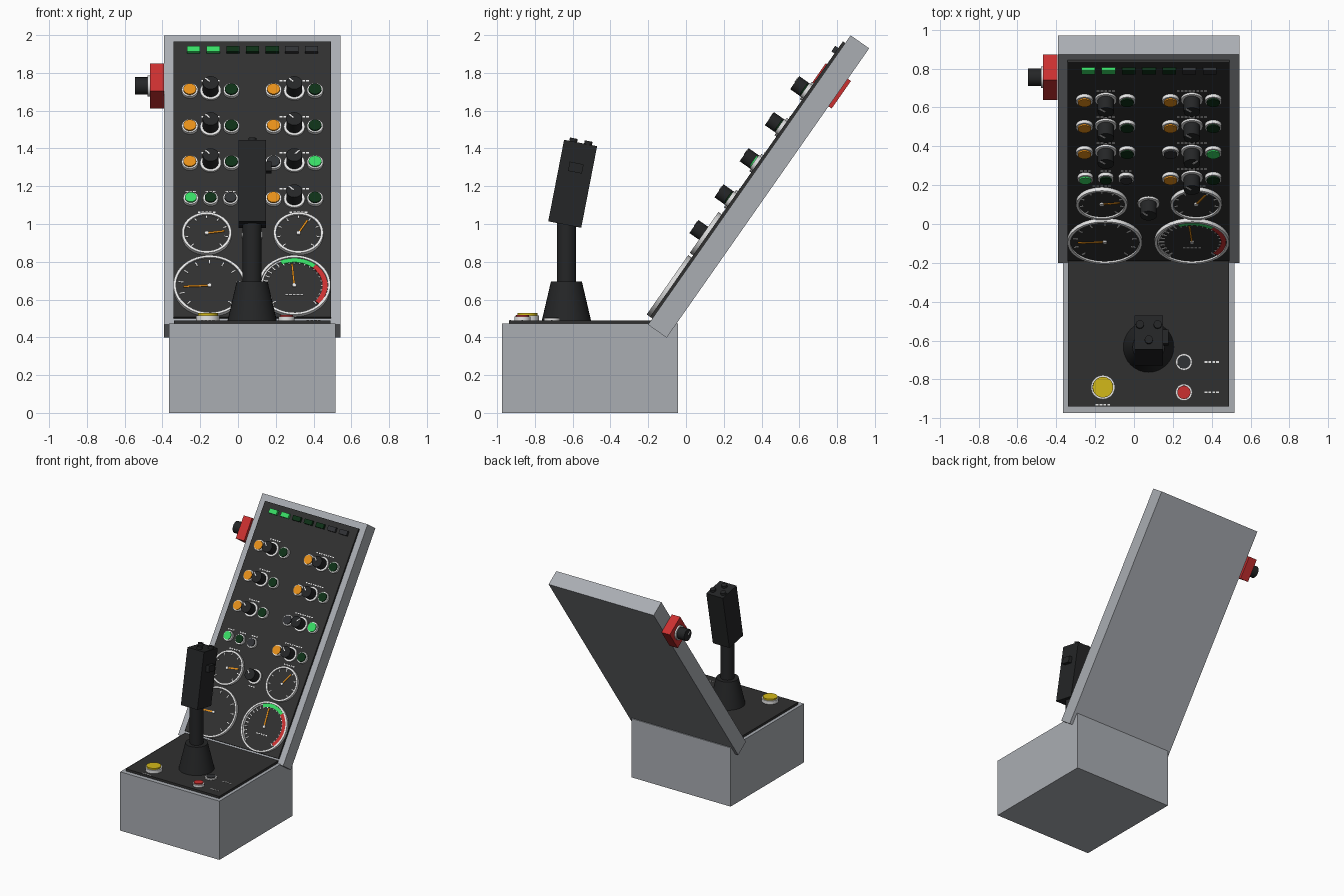
import bpy, bmesh
from math import radians, cos, sin
from mathutils import Matrix, Vector

cube = bpy.data.objects.get("Cube")
if cube:
    bpy.data.objects.remove(cube, do_unlink=True)


def colour(name, r, g, b):
    m = bpy.data.materials.new(name)
    m.use_nodes = True
    m.diffuse_color = (r, g, b, 1)
    bsdf = m.node_tree.nodes["Principled BSDF"]
    bsdf.inputs["Base Color"].default_value = (r, g, b, 1)
    bsdf.inputs["Roughness"].default_value = 0.6
    return m


GREY = colour("body grey", .4, .42, .45)
PANEL = colour("panel charcoal", .03, .03, .03)
BLACK = colour("knob black", .018, .019, .02)
WHITE = colour("trim white", .82, .82, .82)
ORANGE = colour("amber", .8, .28, .01)
GREEN = colour("lit green", .04, .72, .13)
DARK_GREEN = colour("unlit green", .004, .03, .008)
OFF = colour("unlit grey", .03, .032, .035)
RED = colour("warning red", .6, .03, .03)
YELLOW = colour("button yellow", .65, .48, .01)

# Local frames: x is shared, local z points out of the surface
move = Matrix.Translation
WORLD = Matrix.Identity(4)
CONSOLE = move((0, -.201, .467)) @ Matrix.Rotation(radians(55), 4, 'X')
FACE = CONSOLE @ move((0, 0, .015))
DECK = move((0, 0, .49))
GRIP = move((.076, -.6, 1.213)) @ Matrix.Rotation(radians(-11), 4, 'X')
round_parts = []


def finish(name, mat, frame, bm, smooth=False):
    bmesh.ops.recalc_face_normals(bm, faces=bm.faces)
    bm.transform(frame)
    mesh = bpy.data.meshes.new(name)
    bm.to_mesh(mesh)
    bm.free()
    mesh.materials.append(mat)
    ob = bpy.data.objects.new(name, mesh)
    bpy.context.collection.objects.link(ob)
    if smooth:
        round_parts.append(ob)
    return ob


def add_box(bm, centre, size, turn=0):
    mat = move(centre) @ Matrix.Rotation(turn, 4, 'Z') @ Matrix.Diagonal((*size, 1))
    bmesh.ops.create_cube(bm, size=1, matrix=mat)


def box(name, mat, frame, centre, size, turn=0):
    bm = bmesh.new()
    add_box(bm, centre, size, turn)
    return finish(name, mat, frame, bm)


def cyl(name, mat, frame, base, radius, height, top=None, sides=32):
    bm = bmesh.new()
    bmesh.ops.create_cone(bm, cap_ends=True, segments=sides, radius1=radius,
                          radius2=radius if top is None else top, depth=height,
                          matrix=move(Vector(base) + Vector((0, 0, height / 2))))
    return finish(name, mat, frame, bm, True)


def band(name, mat, frame, base, inner, outer, height, start=0, end=360):
    """Extruded ring or ring sector."""
    bm = bmesh.new()
    full = end - start == 360
    count = max(6, (end - start) // 8)
    pairs = []
    for i in range(count + (not full)):
        a = radians(start + (end - start) * i / count)
        pairs.append([bm.verts.new(Vector(base) + Vector((r * cos(a), r * sin(a), 0)))
                      for r in (inner, outer)])
    for i in range(count):
        p, q = pairs[i], pairs[(i + 1) % len(pairs)]
        bm.faces.new((p[0], p[1], q[1], q[0]))
    grown = bmesh.ops.extrude_face_region(bm, geom=bm.faces[:])
    verts = [v for v in grown["geom"] if isinstance(v, bmesh.types.BMVert)]
    bmesh.ops.translate(bm, verts=verts, vec=(0, 0, height))
    return finish(name, mat, frame, bm, True)


def lamp(name, mat, frame, x, y, radius=.034, rise=.028):
    band(name + "_ring", WHITE, frame, (x, y, 0), radius, radius + .009, rise * .7)
    cyl(name + "_lens", mat, frame, (x, y, 0), radius, rise)


def knob(name, x, y, angle):
    cyl(name + "_ring", WHITE, FACE, (x, y, 0), .056, .012)
    cyl(name, BLACK, FACE, (x, y, .012), .042, .072)
    a = radians(angle)
    box(name + "_pointer", WHITE, FACE, (x + .024 * cos(a), y + .024 * sin(a), .085),
        (.034, .008, .004), a)


def gauge(name, x, y, radius, needle, ticks):
    cyl(name + "_dial", PANEL, FACE, (x, y, 0), radius - .01, .012, sides=48)
    band(name + "_bezel", WHITE, FACE, (x, y, 0), radius - .014, radius, .022)
    bm = bmesh.new()
    for i in range(ticks):
        a = radians(225 - 270 * i / (ticks - 1))
        add_box(bm, (x + cos(a) * radius * .8, y + sin(a) * radius * .8, .013),
                (radius * .13, .006, .004), a)
    finish(name + "_ticks", WHITE, FACE, bm)
    a, reach = radians(needle), radius * .72
    box(name + "_needle", ORANGE, FACE,
        (x + cos(a) * reach / 2, y + sin(a) * reach / 2, .017), (reach, .01, .004), a)
    cyl(name + "_hub", WHITE, FACE, (x, y, .012), .011, .01, sides=16)


def label(name, frame, x, y, width):
    """Row of tiny plain dashes."""
    bm = bmesh.new()
    count = round(width / .02)
    for i in range(count):
        add_box(bm, (x + (i + .5) * .02 - width / 2, y, .001), (.014, .008, .003))
    finish(name, WHITE, frame, bm)


# Body
box("base", GREY, WORLD, (.075, -.508, .236), (.882, .93, .472))
box("deck_plate", PANEL, WORLD, (.075, -.55, .481), (.83, .776, .018))
box("console_slab", GREY, CONSOLE, (.075, .935, -.06), (.934, 1.87, .12))
box("console_plate", PANEL, CONSOLE, (.075, .93, .0075), (.833, 1.78, .015))

# Status lamps along the top
for i, mat in enumerate([GREEN] * 2 + [DARK_GREEN] * 3 + [OFF] * 2):
    box(f"status_lamp_{i}", mat, FACE, (-.235 + .104 * i, 1.76, .01), (.07, .036, .02))

# Switch rows: columns at either side, each lamp, knob, lamp
normal, flipped = (ORANGE, DARK_GREEN, 135), (OFF, GREEN, 45)
rows = [(normal, normal), (normal, normal), (normal, flipped), (None, normal)]
for r, row in enumerate(rows):
    y = 1.495 - .233 * r
    for side, x, state in zip(("right", "left"), (-.145, .298), row):
        name = f"{side}_row_{r}"
        if state:
            lamp(name + "_inner_lamp", state[0], FACE, x - .11, y)
            lamp(name + "_outer_lamp", state[1], FACE, x + .11, y)
            knob(name + "_knob", x, y, state[2])
            label(name + "_label", FACE, x, y + .07, .1 if side == "right" else .16)
        else:
            for i, mat in enumerate((GREEN, DARK_GREEN, OFF)):
                lamp(f"{name}_lamp_{i}", mat, FACE, x + .105 * (i - 1), y, .031)
                label(f"{name}_label_{i}", FACE, x + .105 * (i - 1), y + .052, .06)

# Gauges
gauge("right_small_gauge", -.166, .57, .132, 8, 9)
gauge("left_small_gauge", .32, .57, .132, 60, 9)
gauge("right_large_gauge", -.15, .232, .192, 183, 11)
gauge("left_large_gauge", .298, .232, .192, 95, 25)
for name, mat, start, end in (("white", WHITE, 115, 230), ("green", GREEN, 50, 115),
                              ("red", RED, -42, 50)):
    inner = .168 if mat == WHITE else .15
    band(name + "_gauge_arc", mat, FACE, (.298, .232, .012), inner, .176, .005, start, end)
label("left_large_gauge_label", FACE @ move((0, 0, .012)), .298, .175, .1)
label("right_small_gauge_label", FACE, -.166, .715, .1)
label("left_small_gauge_label", FACE, .32, .715, .1)
knob("centre_knob", .075, .565, 135)
label("centre_knob_label", FACE, .075, .49, .06)

# Side emergency switch
box("side_switch_box", RED, CONSOLE, (-.43, 1.584, -.0585), (.074, .178, .163))
SIDE = CONSOLE @ move((-.467, 1.584, -.0585)) @ Matrix.Rotation(radians(-90), 4, 'Y')
cyl("side_switch_ring", WHITE, SIDE, (0, 0, 0), .056, .012)
cyl("side_switch_knob", BLACK, SIDE, (0, 0, .012), .046, .066)
box("side_switch_pointer", WHITE, SIDE, (.02, 0, .078), (.034, .008, .002))

# Control stick
cyl("stick_boot", BLACK, WORLD, (.075, -.633, .49), .13, .205, .082)
cyl("stick_shaft", BLACK, WORLD, (.075, -.633, .69), .05, .33)
box("stick_grip", BLACK, GRIP, (0, 0, 0), (.147, .178, .44))
box("grip_thumb_switch", BLACK, GRIP, (.086, 0, .087), (.03, .075, .05))
for i, (x, y) in enumerate(((-.046, .04), (.046, .04), (0, -.04))):
    cyl(f"grip_button_{i}", BLACK, GRIP, (x, y, .22), .021, .018, sides=16)

# Deck buttons
lamp("yellow_button", YELLOW, DECK, -.16, -.84, .053, .038)
lamp("red_button", RED, DECK, .257, -.866, .034, .028)
lamp("black_button", OFF, DECK, .257, -.71, .034, .016)
label("yellow_button_label", DECK, -.16, -.93, .08)
label("red_button_label", DECK, .4, -.866, .08)
label("black_button_label", DECK, .4, -.71, .08)

# Smooth the round parts, keeping their edges sharp
bpy.ops.object.select_all(action='DESELECT')
for ob in round_parts:
    ob.select_set(True)
bpy.context.view_layer.objects.active = round_parts[0]
bpy.ops.object.shade_smooth_by_angle(angle=radians(35))
bpy.ops.object.select_all(action='DESELECT')
